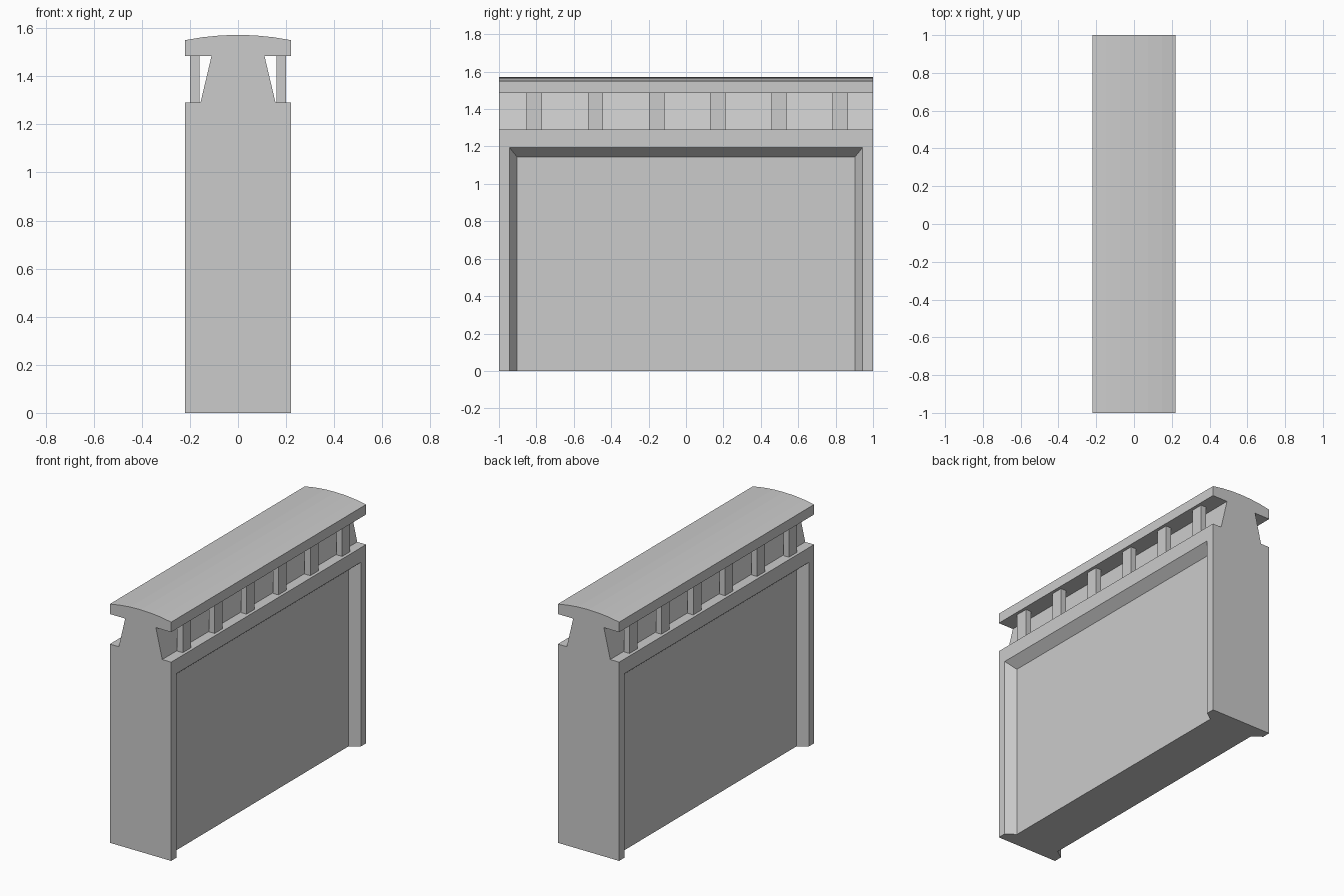
import bpy, bmesh, math

if "Cube" in bpy.data.objects:
    bpy.data.objects.remove(bpy.data.objects["Cube"])


def loft(name, rings):
    """Closed solid skinned through matching rings of points, capped at both ends."""
    bm = bmesh.new()
    rows = [[bm.verts.new(p) for p in ring] for ring in rings]
    n = len(rows[0])
    for a, b in zip(rows, rows[1:]):
        for i in range(n):
            j = (i + 1) % n
            bm.faces.new((a[i], a[j], b[j], b[i]))
    bm.faces.new(rows[0])
    bm.faces.new(rows[-1])
    bmesh.ops.recalc_face_normals(bm, faces=bm.faces)
    mesh = bpy.data.meshes.new(name)
    bm.to_mesh(mesh)
    bm.free()
    obj = bpy.data.objects.new(name, mesh)
    bpy.context.collection.objects.link(obj)
    return obj


# Wall cross-section: straight body, tapered neck, overhanging arched cap
half = [(0.22, 0), (0.22, 1.29), (0.156, 1.29), (0.11, 1.485), (0.22, 1.485)]
rise, w = 0.022, 0.22
radius = (w * w + rise * rise) / (2 * rise)
sweep = math.asin(w / radius)
arch = []
for i in range(7):
    a = sweep * (1 - i / 3)
    arch.append((radius * math.sin(a), 1.572 - radius * (1 - math.cos(a))))
profile = half + arch + [(-x, z) for x, z in reversed(half)]
wall = loft("wall", [[(x, y, z) for x, z in profile] for y in (-1, 1)])

# Recessed side panels with splayed edges, open at the bottom
for side, label in ((1, "right"), (-1, "left")):
    rings = []
    for x, y, top in ((0.16, 0.903, 1.144), (0.25, 0.966, 1.2205)):
        rings.append([(side * x, -y, -0.1), (side * x, y, -0.1),
                      (side * x, y, top), (side * x, -y, top)])
    cutter = loft(label + "_panel_cutter", rings)
    cutter.hide_render = True
    cutter.hide_set(True)
    cut = wall.modifiers.new(label + "_panel", 'BOOLEAN')
    cut.operation = 'DIFFERENCE'
    cut.solver = 'EXACT'
    cut.object = cutter

# Small posts under the cap, on both sides
for side, label in ((1, "right"), (-1, "left")):
    for k in range(6):
        y = -0.811 + 0.327 * k
        rings = [[(side * sx, y + sy, z) for sx, sy in
                  ((0.16, -0.041), (0.2, -0.041), (0.2, 0.041), (0.16, 0.041))]
                 for z in (1.29, 1.485)]
        loft(f"{label}_post_{k + 1}", rings)
